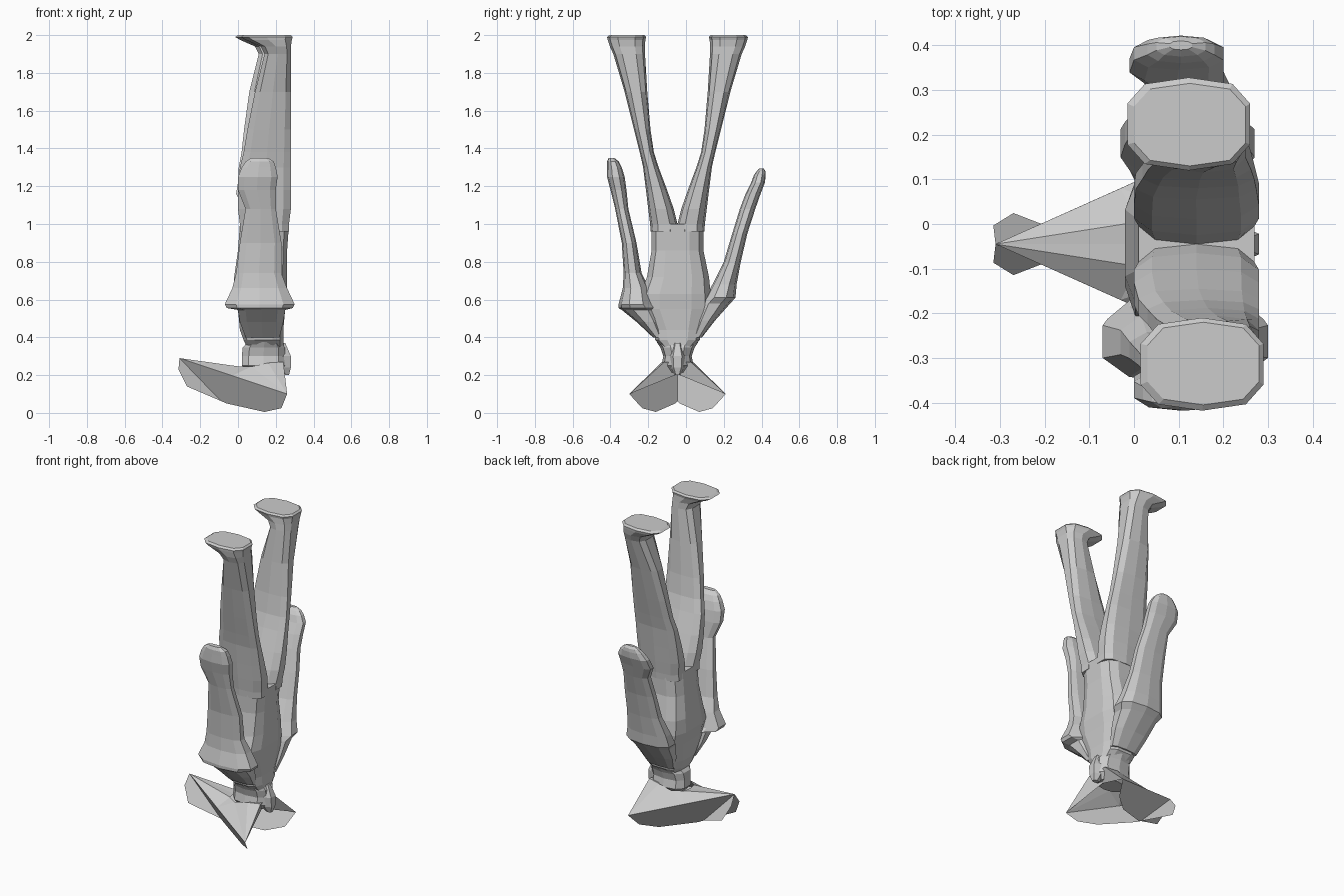
import bpy, bmesh, math
from mathutils import Vector

C = -0.045  # symmetry plane of the body in y


def finish(name, bm, normals=True):
    if normals:
        bmesh.ops.recalc_face_normals(bm, faces=bm.faces[:])
    me = bpy.data.meshes.new(name)
    bm.to_mesh(me)
    bm.free()
    ob = bpy.data.objects.new(name, me)
    bpy.context.collection.objects.link(ob)
    return ob


def loft(name, rings, n=10, power=0.8):
    """Skin rounded rings given as (z, x min, x max, y min, y max)."""
    bm = bmesh.new()
    rows = []
    for z, x0, x1, y0, y1 in rings:
        row = []
        for i in range(n):
            a = 2 * math.pi * (i + 0.5) / n
            c, s = math.cos(a), math.sin(a)
            k = math.cos(math.pi / n)
            c = math.copysign(min(1, abs(c) / k) ** power, c)
            s = math.copysign(abs(s) ** power, s)
            row.append(bm.verts.new(((x0 + x1) / 2 + c * (x1 - x0) / 2,
                                     (y0 + y1) / 2 + s * (y1 - y0) / 2, z)))
        rows.append(row)
    for a, b in zip(rows, rows[1:]):
        for i in range(n):
            j = (i + 1) % n
            bm.faces.new((a[i], a[j], b[j], b[i]))
    bm.faces.new(rows[0])
    bm.faces.new(rows[-1])
    return finish(name, bm)


# Torso, tapering down into the neck of the inverted figure
loft("torso", [
    (0.34, 0.05, 0.24, C - .07, C + .07),
    (0.385, 0.03, 0.24, C - .12, C + .12),
    (0.44, 0.01, 0.24, C - .13, C + .13),
    (0.55, 0.00, 0.25, C - .20, C + .18),
    (0.63, -0.02, 0.26, C - .20, C + .18),
    (0.72, -0.02, 0.26, C - .165, C + .17),
    (0.86, 0.00, 0.26, C - .14, C + .14),
    (1.00, 0.01, 0.27, C - .14, C + .14)], 12, 0.6)

# Legs: inner and outer distance from the centre plane
LEG = [(0.96, 0.01, 0.27, 0.00, 0.142), (1.00, 0.01, 0.27, 0.00, 0.145),
       (1.08, 0.00, 0.28, 0.02, 0.155), (1.18, 0.00, 0.28, 0.055, 0.167),
       (1.30, 0.01, 0.28, 0.10, 0.182), (1.38, 0.03, 0.28, 0.125, 0.20),
       (1.50, 0.05, 0.28, 0.143, 0.23), (1.70, 0.09, 0.28, 0.16, 0.28),
       (1.90, 0.14, 0.28, 0.172, 0.34), (1.94, 0.12, 0.28, 0.173, 0.358),
       (1.975, 0.04, 0.285, 0.17, 0.37), (1.99, 0.015, 0.29, 0.165, 0.373),
       (2.00, 0.03, 0.28, 0.175, 0.36)]
for side, name in ((-1, "left_leg"), (1, "right_leg")):
    rings = []
    for z, x0, x1, i, o in LEG:
        shift = .03 * min(1, max(0, z - 1.2) / .5) if side > 0 else 0
        y0, y1 = sorted((C + side * i, C + side * o))
        rings.append((z, x0 - shift, x1 - shift, y0, y1))
    loft(name, rings, 10, 0.7)

# Arms, each rising from a sloped shoulder to a rounded hand
loft("left_arm", [
    (0.40, 0.04, 0.22, -.175, -.12), (0.48, 0.01, 0.24, -.26, -.13),
    (0.545, 0.00, 0.25, -.34, -.14), (0.555, -0.06, 0.29, -.357, -.15),
    (0.575, -0.07, 0.30, -.357, -.17), (0.66, -0.03, 0.26, -.335, -.195),
    (0.74, -0.01, 0.23, -.33, -.235), (0.90, 0.01, 0.23, -.34, -.262),
    (1.08, 0.04, 0.20, -.375, -.305), (1.18, 0.00, 0.20, -.40, -.315),
    (1.25, 0.00, 0.21, -.418, -.325), (1.30, 0.02, 0.20, -.418, -.34),
    (1.33, 0.04, 0.19, -.418, -.355), (1.35, 0.07, 0.16, -.41, -.38)])
loft("right_arm", [
    (0.40, 0.04, 0.22, .03, .085), (0.49, 0.01, 0.24, .05, .155),
    (0.58, -0.01, 0.25, .07, .235), (0.61, -0.03, 0.27, .10, .262),
    (0.68, -0.02, 0.25, .14, .268),
    (0.80, 0.01, 0.23, .20, .29), (0.95, 0.02, 0.22, .245, .325),
    (1.08, 0.03, 0.20, .285, .367), (1.16, -0.01, 0.20, .315, .395),
    (1.22, 0.00, 0.20, .345, .418), (1.26, 0.03, 0.18, .36, .422),
    (1.28, 0.05, 0.16, .375, .42), (1.295, 0.08, 0.13, .39, .41)])

# Head and the small knot at its back
loft("head", [
    (0.215, 0.05, 0.22, C - .06, C + .06),
    (0.25, 0.02, 0.25, C - .085, C + .085),
    (0.30, 0.02, 0.25, C - .075, C + .075),
    (0.345, 0.025, 0.25, C - .09, C + .09),
    (0.375, 0.05, 0.23, C - .11, C + .11)], 10)
loft("hair_knot", [
    (0.20, 0.23, 0.27, C - .015, C + .015),
    (0.24, 0.20, 0.28, C - .035, C + .035),
    (0.30, 0.20, 0.28, C - .04, C + .04),
    (0.37, 0.20, 0.25, C - .02, C + .02)], 6)

# Hat brim: two flat panels that cross along the centre line
apex = Vector((-.31, 0, .29))
tip = Vector((.26, -.255, .10))
normal = (tip - apex).cross(Vector((.14, -.115, .005)) - apex)
OUTLINE = [(-.31, .29), (-.315, .23), (-.27, .14), (-.06, .05),
           (.14, .005), (.23, .025), (.26, .10)]
for side, name in ((1, "left_brim_panel"), (-1, "right_brim_panel")):
    bm = bmesh.new()
    vs = []
    for x, z in OUTLINE:
        y = -(normal.x * (x - apex.x) + normal.z * (z - apex.z)) / normal.y
        vs.append(bm.verts.new((x, C + side * y, z)))
    bm.faces.new(vs if side > 0 else vs[::-1])
    finish(name, bm, False)

# Hat crown: folds fanning from the front apex and the brim tips to the head
bm = bmesh.new()
V = lambda x, y, z: bm.verts.new((x, C + y, z))
a, front, notch, nape = V(*apex), V(.0, 0, .245), V(.20, 0, .205), V(.23, 0, .27)
for s in (1, -1):
    t = V(.26, -.255 * s, .10)
    mid = V(-.03, -.125 * s, .197)
    f1 = V(.01, -.05 * s, .245)
    f2 = V(.07, -.09 * s, .245)
    f3 = V(.16, -.088 * s, .265)
    f4 = V(.24, -.07 * s, .27)
    for tri in ((a, front, f1), (a, f1, mid), (mid, f1, f2), (mid, f2, t),
                (f2, f3, t), (f3, f4, t), (f4, notch, t), (f3, nape, f4),
                (f4, nape, notch)):
        bm.faces.new(tri)
finish("hat_crown", bm)
